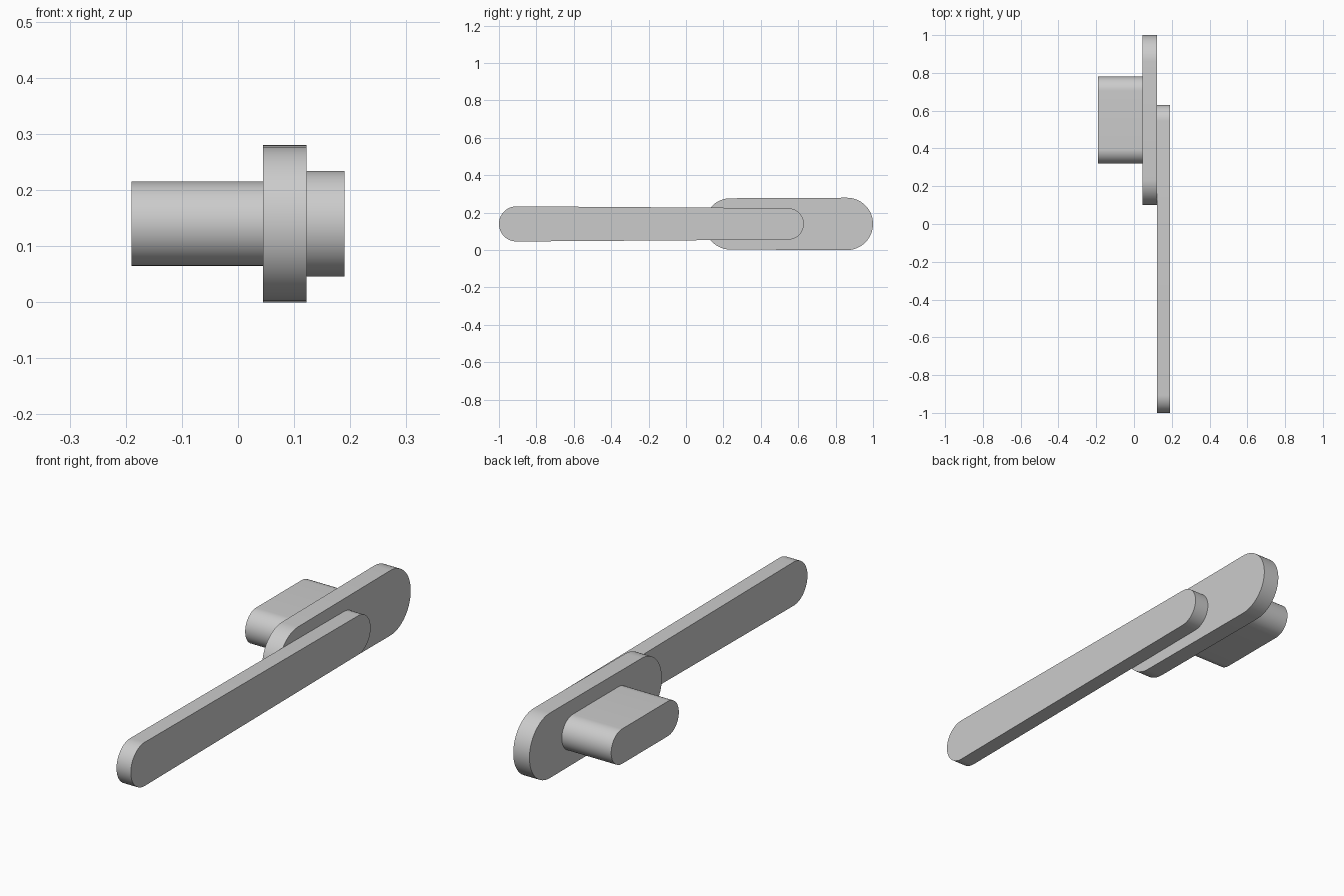
import bpy, bmesh, math

if "Cube" in bpy.data.objects:
    bpy.data.objects.remove(bpy.data.objects["Cube"], do_unlink=True)

grey = bpy.data.materials.new("plain grey")
grey.use_nodes = True
colour = (0.6, 0.6, 0.6, 1)
grey.diffuse_color = colour
grey.node_tree.nodes["Principled BSDF"].inputs["Base Color"].default_value = colour

AXIS_Z = 0.14
STEPS = 32


def rounded_bar(name, x0, x1, y_front, y_back, r_front, r_back):
    """Bar with round ends, optionally tapered, extruded along x."""
    cf, cb = y_front + r_front, y_back - r_back
    tilt = math.asin((r_front - r_back) / (cb - cf))
    half = math.pi / 2
    outline = []
    # back arc runs bottom to top, front arc runs top to bottom
    for cy, r, start, end in ((cb, r_back, tilt - half, half - tilt),
                              (cf, r_front, half - tilt, 3 * half + tilt)):
        # tangent points follow the taper
        if cy == cb:
            start, end = -(half - tilt), half - tilt
        for i in range(STEPS + 1):
            a = start + (end - start) * i / STEPS
            outline.append((cy + r * math.cos(a), AXIS_Z + r * math.sin(a)))

    bm = bmesh.new()
    face = bm.faces.new([bm.verts.new((x0, y, z)) for y, z in outline])
    ext = bmesh.ops.extrude_face_region(bm, geom=[face])
    verts = [g for g in ext["geom"] if isinstance(g, bmesh.types.BMVert)]
    bmesh.ops.translate(bm, verts=verts, vec=(x1 - x0, 0, 0))
    bmesh.ops.recalc_face_normals(bm, faces=bm.faces)
    mesh = bpy.data.meshes.new(name)
    bm.to_mesh(mesh)
    bm.free()
    mesh.materials.append(grey)
    obj = bpy.data.objects.new(name, mesh)
    bpy.context.collection.objects.link(obj)
    bpy.ops.object.select_all(action="DESELECT")
    obj.select_set(True)
    bpy.context.view_layer.objects.active = obj
    bpy.ops.object.shade_smooth_by_angle(angle=math.radians(30))
    return obj


# Mounting boss, backing plate and long lever
rounded_bar("mounting_boss", -0.19, 0.045, 0.32, 0.78, 0.075, 0.075)
rounded_bar("backing_plate", 0.045, 0.122, 0.10, 1.0, 0.137, 0.14)
rounded_bar("lever", 0.122, 0.19, -1.0, 0.63, 0.094, 0.084)
